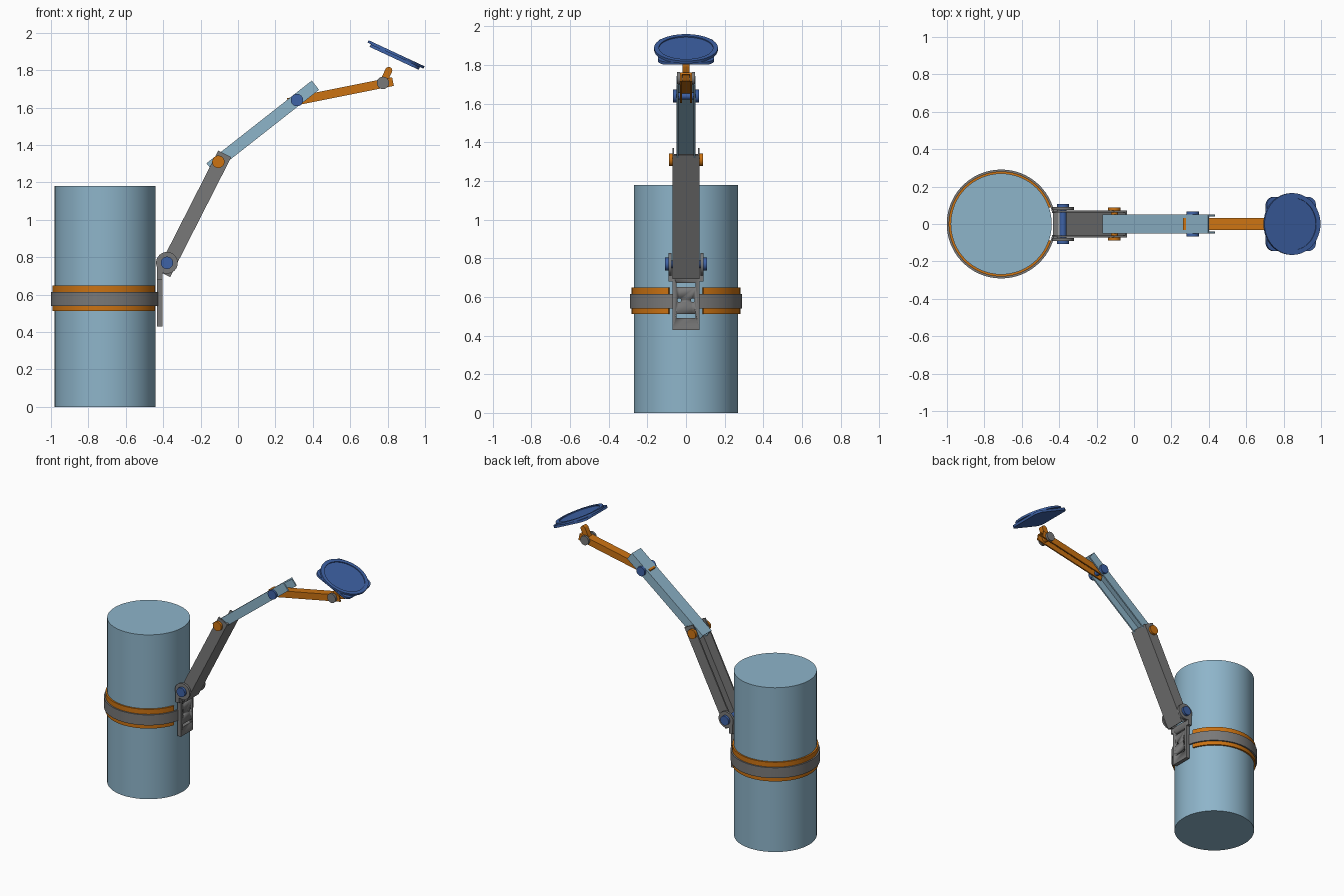
import bpy, bmesh, math
from mathutils import Matrix, Vector

if "Cube" in bpy.data.objects:
    bpy.data.objects.remove(bpy.data.objects["Cube"])


def material(name, rgb):
    m = bpy.data.materials.new(name)
    m.diffuse_color = (*rgb, 1)
    m.use_nodes = True
    m.node_tree.nodes["Principled BSDF"].inputs["Base Color"].default_value = m.diffuse_color
    return m


PALE = material("pale_blue", (0.27, 0.46, 0.59))
GREY = material("grey", (0.19, 0.19, 0.19))
ORANGE = material("orange", (0.60, 0.17, 0.006))
BLUE = material("deep_blue", (0.048, 0.122, 0.38))


def finish(name, bm, mat, matrix=Matrix()):
    bmesh.ops.recalc_face_normals(bm, faces=bm.faces)
    me = bpy.data.meshes.new(name)
    bm.to_mesh(me)
    bm.free()
    me.transform(matrix)
    me.materials.append(mat)
    ob = bpy.data.objects.new(name, me)
    bpy.context.collection.objects.link(ob)
    bpy.ops.object.select_all(action='DESELECT')
    ob.select_set(True)
    bpy.context.view_layer.objects.active = ob
    bpy.ops.object.shade_smooth_by_angle(angle=math.radians(30))
    return ob


def add_box(bm, x0, x1, y0, y1, z0, z1):
    size = Matrix.Diagonal((x1 - x0, y1 - y0, z1 - z0, 1))
    mid = Matrix.Translation(((x0 + x1) / 2, (y0 + y1) / 2, (z0 + z1) / 2))
    bmesh.ops.create_cube(bm, size=1, matrix=mid @ size)


def add_cyl(bm, r, y0, y1, x=0, z=0, seg=32):
    """Cylinder lying along y."""
    m = Matrix.Translation((x, (y0 + y1) / 2, z)) @ Matrix.Rotation(math.pi / 2, 4, 'X')
    bmesh.ops.create_cone(bm, cap_ends=True, segments=seg, radius1=r, radius2=r,
                          depth=abs(y1 - y0), matrix=m)


def prism(bm, pts, z0, z1):
    """Extrude an xy outline from z0 to z1."""
    f = bm.faces.new([bm.verts.new((x, y, z0)) for x, y in pts])
    ext = bmesh.ops.extrude_face_region(bm, geom=[f])
    bmesh.ops.translate(bm, vec=(0, 0, z1 - z0),
                        verts=[v for v in ext['geom'] if isinstance(v, bmesh.types.BMVert)])


def arc(r, a0, a1, n, cx=0, cy=0):
    return [(cx + r * math.cos(a0 + (a1 - a0) * i / n),
             cy + r * math.sin(a0 + (a1 - a0) * i / n)) for i in range(n + 1)]


def frame(origin, target):
    """Local x runs from origin to target in the xz plane, local y stays world y."""
    o = Vector((origin[0], 0, origin[1]))
    d = (Vector((target[0], 0, target[1])) - o).normalized()
    y = Vector((0, 1, 0))
    rot = Matrix((d, y, d.cross(y))).transposed().to_4x4()
    return Matrix.Translation(o) @ rot


def length(a, b):
    return math.dist(a, b)


# Joint centres in the xz plane
J1, J2, J3, J4 = (-0.38, 0.77), (-0.105, 1.31), (0.315, 1.64), (0.775, 1.732)
POST_X = -0.71

# Post
bm = bmesh.new()
bmesh.ops.create_cone(bm, cap_ends=True, segments=64, radius1=0.27, radius2=0.27, depth=1.18,
                      matrix=Matrix.Translation((POST_X, 0, 0.59)))
finish("post", bm, PALE)


# Strap and its liner, open behind the mounting plate
def band(name, r0, r1, gap, z0, z1, mat):
    a = math.asin(gap / r1)
    bm = bmesh.new()
    prism(bm, arc(r1, a, 2 * math.pi - a, 72) + arc(r0, 2 * math.pi - a, a, 72), z0, z1)
    finish(name, bm, mat, Matrix.Translation((POST_X, 0, 0)))


band("strap_liner", 0.268, 0.281, 0.09, 0.512, 0.65, ORANGE)
band("strap", 0.279, 0.291, 0.06, 0.54, 0.615, GREY)

# Mounting plate with two slots and two screw holes
bm = bmesh.new()
add_box(bm, -0.432, -0.405, -0.07, 0.07, 0.43, 0.72)
plate = finish("mounting_plate", bm, GREY)
bm = bmesh.new()
for z in (0.502, 0.662):
    add_box(bm, -0.5, -0.3, -0.05, 0.05, z - 0.01, z + 0.01)
for y in (-0.035, 0.035):
    m = Matrix.Translation((-0.4, y, 0.583)) @ Matrix.Rotation(math.pi / 2, 4, 'Y')
    bmesh.ops.create_cone(bm, cap_ends=True, segments=16, radius1=0.01, radius2=0.01,
                          depth=0.2, matrix=m)
cutter = finish("plate_cutter", bm, GREY)
cutter.hide_render = True
mod = plate.modifiers.new("cut", 'BOOLEAN')
mod.operation, mod.solver, mod.object = 'DIFFERENCE', 'EXACT', cutter
bpy.context.view_layer.objects.active = plate
bpy.ops.object.modifier_apply(modifier=mod.name)
bpy.data.objects.remove(cutter)

# Round lugs carrying the lowest joint
for s, side in ((-1, "front"), (1, "back")):
    bm = bmesh.new()
    y0, y1 = sorted((s * 0.074, s * 0.09))
    add_cyl(bm, 0.058, y0, y1, *J1)
    yn0, yn1 = sorted((s * 0.065, s * 0.09))
    add_box(bm, -0.432, -0.405, yn0, yn1, 0.68, 0.77)
    finish(side + "_lug", bm, GREY)


# Arms: folded channels made of one web and two flanges
def channel(name, a, b, back, front, half, z0, z1, web_top, mat, t=0.01, web_start=None):
    ln = length(a, b)
    bm = bmesh.new()
    for s in (-1, 1):
        y0, y1 = sorted((s * (half - t), s * half))
        add_box(bm, -back, ln + front, y0, y1, z0, z1)
    w0, w1 = (z1 - t, z1) if web_top else (z0, z0 + t)
    start = -back if web_start is None else web_start
    add_box(bm, start, ln + front, -half + t, half - t, w0, w1)
    finish(name, bm, mat, frame(a, b))


channel("lower_arm", J1, J2, 0.06, 0.053, 0.071, -0.05, 0.028, False, GREY)
channel("middle_arm", J2, J3, 0.055, 0.127, 0.05, -0.03, 0.033, True, PALE)
channel("upper_arm", J3, J4, 0.05, 0.054, 0.031, -0.027, 0.02, True, ORANGE)


# Joint pins with wider heads
def pin(name, centre, head_r, pin_r, inner, outer, mat):
    bm = bmesh.new()
    add_cyl(bm, pin_r, -inner, inner, *centre)
    for s in (-1, 1):
        y0, y1 = sorted((s * inner, s * outer))
        add_cyl(bm, head_r, y0, y1, *centre)
    finish(name, bm, mat)


pin("base_pin", J1, 0.033, 0.019, 0.09, 0.108, BLUE)
pin("elbow_pin", J2, 0.033, 0.019, 0.071, 0.088, ORANGE)
pin("wrist_pin", J3, 0.033, 0.019, 0.05, 0.066, BLUE)
pin("head_pin", J4, 0.033, 0.015, 0.031, 0.047, GREY)

# Short tilting link under the head
HEAD = (0.845, 1.885)
TILT = math.radians(25)
up = (math.sin(TILT), math.cos(TILT))
bm = bmesh.new()
outline = arc(0.019, -math.pi / 2, math.pi / 2, 12, 0.073) + arc(0.019, math.pi / 2, 1.5 * math.pi, 12)
prism(bm, outline, -0.018, 0.018)
finish("tilt_link", bm, ORANGE,
       frame(J4, (J4[0] + up[0], J4[1] + up[1])) @ Matrix.Rotation(math.pi / 2, 4, 'X'))

# Head: rounded square backing and a round dish with a raised rim
head_frame = frame(HEAD, (HEAD[0] + math.cos(TILT), HEAD[1] - math.sin(TILT)))
bm = bmesh.new()
h, r = 0.145, 0.045
square = []
for i, (sx, sy) in enumerate(((1, 1), (-1, 1), (-1, -1), (1, -1))):
    square += arc(r, i * math.pi / 2, (i + 1) * math.pi / 2, 8, sx * (h - r), sy * (h - r))
prism(bm, square, -0.024, -0.008)
finish("head_backing", bm, BLUE, head_frame)

bm = bmesh.new()
profile = ((0.165, -0.008), (0.165, 0.006), (0.14, 0.006), (0.14, 0.0))
rings = [[bm.verts.new((x, y, z)) for x, y in arc(rad, 0, 2 * math.pi, 64)[:-1]]
         for rad, z in profile]
for a, b in zip(rings, rings[1:]):
    for i in range(64):
        j = (i + 1) % 64
        bm.faces.new((a[i], a[j], b[j], b[i]))
bm.faces.new(rings[0])
bm.faces.new(rings[-1])
finish("head_dish", bm, BLUE, head_frame)
